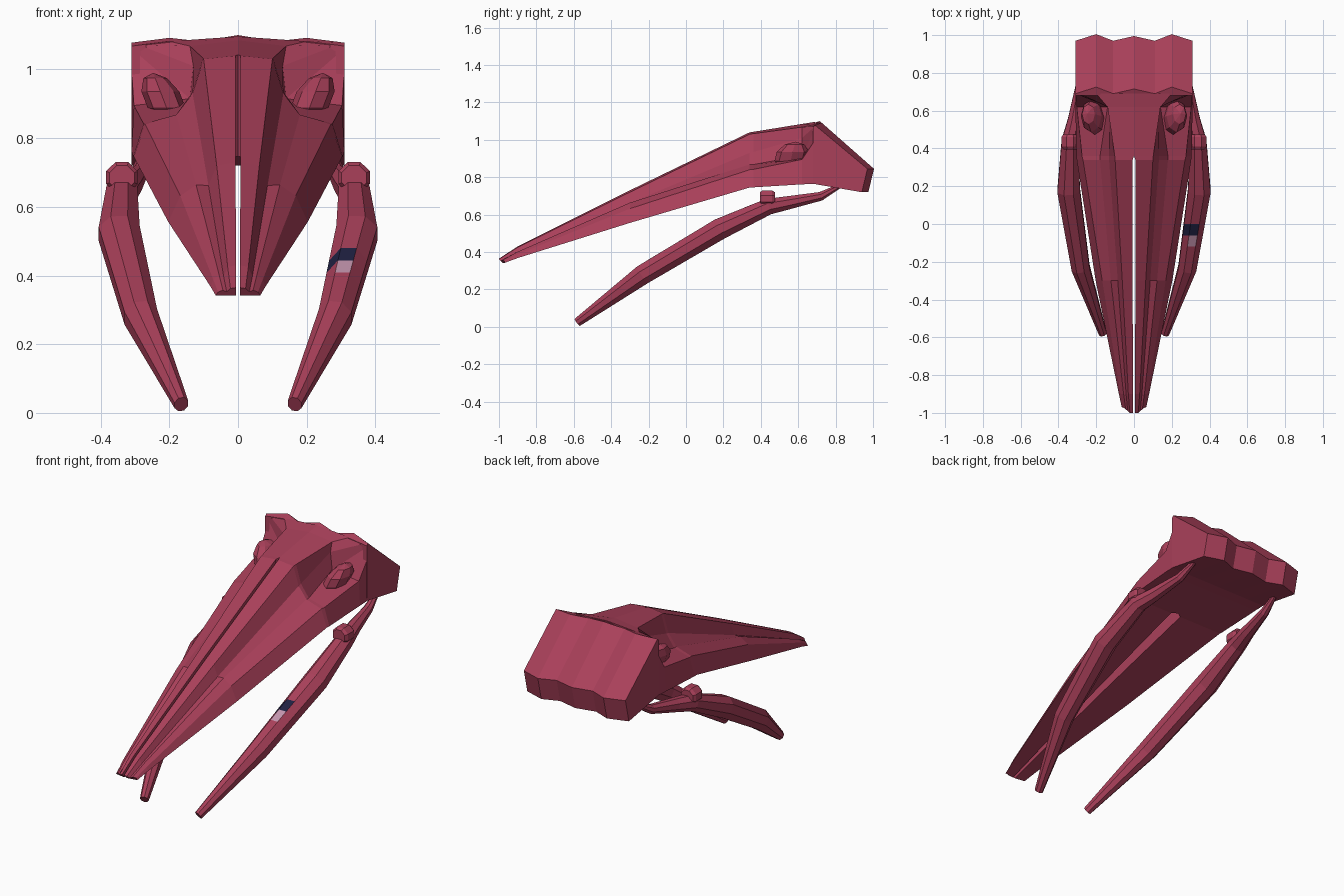
import bpy, bmesh, math
from mathutils import Vector

if "Cube" in bpy.data.objects:
    bpy.data.objects.remove(bpy.data.objects["Cube"])


def material(name, rgb):
    m = bpy.data.materials.new(name)
    m.diffuse_color = (*rgb, 1)
    m.use_nodes = True
    m.node_tree.nodes["Principled BSDF"].inputs["Base Color"].default_value = m.diffuse_color
    return m


CRIMSON = material("crimson", (0.40, 0.051, 0.102))
NAVY = material("navy", (0.014, 0.015, 0.055))
PINK = material("pale pink", (0.55, 0.30, 0.42))


def finish(bm, name, mats=(CRIMSON,), mirror=False):
    bmesh.ops.recalc_face_normals(bm, faces=bm.faces)
    me = bpy.data.meshes.new(name)
    bm.to_mesh(me)
    bm.free()
    for m in mats:
        me.materials.append(m)
    ob = bpy.data.objects.new(name, me)
    bpy.context.collection.objects.link(ob)
    if mirror:
        mod = ob.modifiers.new("mirror", 'MIRROR')
        mod.use_mirror_merge = False
    return ob


def loft(rings):
    """Closed rings joined by quads, with both ends capped."""
    bm = bmesh.new()
    rows = [[bm.verts.new(p) for p in r] for r in rings]
    n = len(rows[0])
    for a, b in zip(rows, rows[1:]):
        for i in range(n):
            j = (i + 1) % n
            bm.faces.new((a[i], a[j], b[j], b[i]))
    bm.faces.new(rows[0])
    bm.faces.new(rows[-1])
    return bm


# Beak half: (y, [(x, z)...]) from slit top over ridge, groove, flange to slit bottom
stations = [
    (-0.98, [(.006, .365), (.022, .362), (.033, .353), (.044, .357), (.058, .352), (.065, .342), (.006, .342)]),
    (-0.90, [(.006, .430), (.030, .425), (.042, .398), (.055, .402), (.072, .388), (.080, .368), (.008, .368)]),
    (-0.30, [(.007, .730), (.062, .720), (.086, .662), (.122, .664), (.168, .632), (.203, .556), (.020, .556)]),
    (0.34, [(.007, 1.04), (.100, 1.03), (.132, .930), (.180, .868), (.270, .840), (.303, .745), (.032, .745)]),
    (0.36, [(0, 1.043), (.102, 1.033), (.132, .935), (.180, .868), (.275, .842), (.305, .746), (0, .746)]),
    (0.62, [(0, 1.085), (.140, 1.068), (.130, 1.01), (.140, .915), (.303, .895), (.31, .762), (0, .762)]),
    (0.69, [(0, 1.096), (.200, 1.082), (.290, 1.072), (.309, 1.06), (.31, 1.00), (.31, .765), (0, .765)]),
]
rings = [[(x, y, z) for x, z in pts] for y, pts in stations]
for i, dy in enumerate((-.02, -.02, -.01, 0, .01, .01, 0)):   # blunt pointed tip
    x, y, z = rings[0][i]
    rings[0][i] = (x, y + dy, z)
finish(loft(rings), "beak_half", mirror=True)

# Ribbed back of the head: side profile repeated at zigzag columns
cols = [(-.31, -.03, -.022), (-.2, .005, -.008), (-.11, -.03, -.018), (0, -.005, 0),
        (.11, -.03, -.018), (.2, .005, -.008), (.31, -.03, -.022)]
profile = [(.68, 1.09, 0, 1), (.72, 1.10, 1, 1), (1.0, .845, 1, 0), (.97, .72, 1, 0), (.68, .765, 0, 0)]
finish(loft([[(x, y + dy * ky, z + dz * kz) for y, z, ky, kz in profile]
             for x, dy, dz in cols]), "ribbed_head_back")

# Eyes sunk in the sockets, leaning outward
bm = bmesh.new()
bmesh.ops.create_uvsphere(bm, u_segments=8, v_segments=5, radius=1)
for v in bm.verts:
    x, y, z = v.co
    v.co = Vector((.217 + x * .058 + z * .030, .565 + y * .09 + z * .02, .912 + z * .078))
finish(bm, "eye_ball", mirror=True)

# Curved lower tusks: x, y, z, half width, half height
path = [(.165, -.58, .025, .021, .024), (.283, -.23, .28, .049, .054), (.346, .18, .523, .061, .058),
        (.338, .44, .643, .046, .044), (.315, .55, .664, .036, .036), (.288, .72, .698, .024, .024),
        (.275, .82, .752, .012, .012)]


def tusk(side, name):
    pts = [Vector(p[:3]) for p in path]
    rings = []
    for i, p in enumerate(path):
        t = (pts[min(i + 1, len(pts) - 1)] - pts[max(i - 1, 0)]).normalized()
        u = Vector((1, 0, 0))
        u = (u - t * u.dot(t)).normalized()
        w = u.cross(t)
        ring = []
        for k in range(8):
            a = math.tau * (k + .5) / 8
            c = pts[i] + u * p[3] * math.cos(a) * 1.06 + w * p[4] * math.sin(a) * 1.06
            ring.append((c.x * side, c.y, c.z))
        rings.append(ring)
    bm = loft(rings)
    bmesh.ops.recalc_face_normals(bm, faces=bm.faces)
    if side > 0:  # small marking on the upper inner face of one tusk
        for y in (0, -.06, -.12):
            bmesh.ops.bisect_plane(bm, geom=bm.verts[:] + bm.edges[:] + bm.faces[:],
                                   plane_co=(0, y, 0), plane_no=(0, 1, 0))
        for f in bm.faces:
            c = f.calc_center_median()
            if -.06 < c.y < 0 and f.normal.z > .3 and c.x < .335:
                f.material_index = 1
            elif -.12 < c.y < -.06 and f.normal.z > .75 and c.x < .335:
                f.material_index = 2
    finish(bm, name, (CRIMSON, NAVY, PINK))


tusk(1, "right_tusk")
tusk(-1, "left_tusk")

# Raised collars on the tusk joints
collar = [(.395, .036), (.41, .046), (.46, .046), (.475, .036)]
finish(loft([[(.338 + r * 1.08 * math.cos(math.tau * (k + .5) / 8), y,
               .685 + r * 1.06 * math.sin(math.tau * (k + .5) / 8)) for k in range(8)]
             for y, r in collar]), "tusk_collar", mirror=True)
